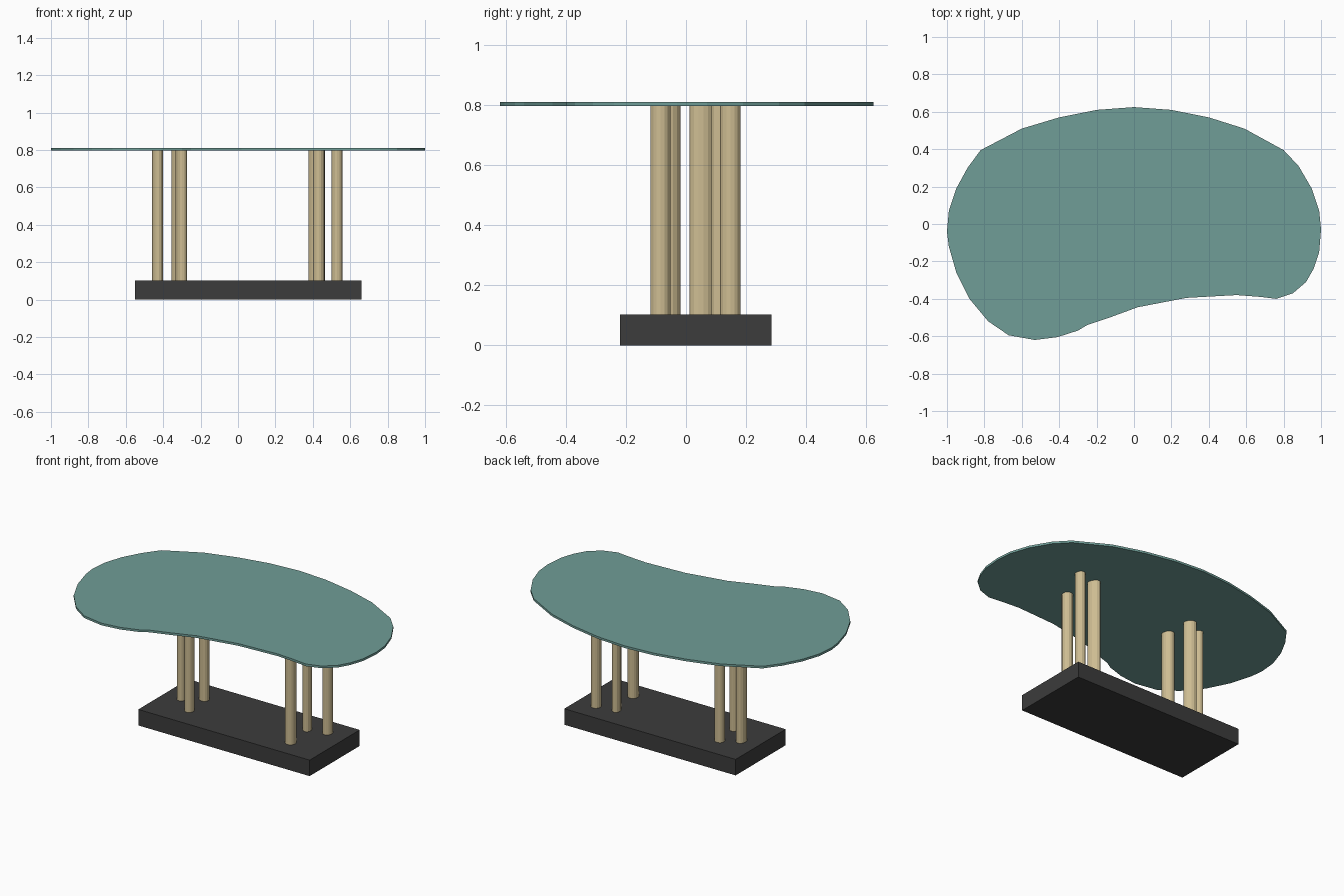
import bpy, bmesh
from math import cos, sin, pi, radians

if "Cube" in bpy.data.objects:
    bpy.data.objects.remove(bpy.data.objects["Cube"])


def material(name, rgb):
    m = bpy.data.materials.new(name)
    m.diffuse_color = (*rgb, 1)
    m.use_nodes = True
    m.node_tree.nodes["Principled BSDF"].inputs["Base Color"].default_value = m.diffuse_color
    return m


def prism(name, outline, z0, z1, mat):
    """Extrude a closed xy outline from z0 to z1."""
    bm = bmesh.new()
    face = bm.faces.new([bm.verts.new((x, y, z0)) for x, y in outline])
    ext = bmesh.ops.extrude_face_region(bm, geom=[face])
    for v in ext["geom"]:
        if isinstance(v, bmesh.types.BMVert):
            v.co.z = z1
    bmesh.ops.recalc_face_normals(bm, faces=bm.faces[:])
    mesh = bpy.data.meshes.new(name)
    bm.to_mesh(mesh)
    bm.free()
    mesh.materials.append(mat)
    obj = bpy.data.objects.new(name, mesh)
    bpy.context.collection.objects.link(obj)
    return obj


def ellipse(cx, cy, a, b, tilt, n=16):
    c, s = cos(radians(tilt)), sin(radians(tilt))
    pts = [(a * cos(2 * pi * i / n), b * sin(2 * pi * i / n)) for i in range(n)]
    return [(cx + u * c - v * s, cy + u * s + v * c) for u, v in pts]


glass = material("teal_glass", (0.16, 0.34, 0.31))
wood = material("pale_wood", (0.62, 0.51, 0.29))
dark = material("dark_base", (0.045, 0.045, 0.045))

# Kidney-shaped table top
top = [
    (0, .625), (.2, .61), (.4, .57), (.59, .51), (.8, .395), (.88, .31),
    (.95, .19), (.99, .07), (1, -.03), (.99, -.15), (.96, -.24), (.92, -.31),
    (.85, -.37), (.76, -.4), (.68, -.39), (.55, -.38), (.28, -.395),
    (.02, -.445), (-.13, -.5), (-.25, -.54), (-.3, -.57), (-.41, -.605),
    (-.53, -.62), (-.67, -.595), (-.78, -.52), (-.88, -.4), (-.95, -.26),
    (-.99, -.12), (-1, -.04), (-.99, .07), (-.95, .19), (-.89, .3),
    (-.82, .395), (-.6, .51), (-.4, .57), (-.2, .61),
]
prism("table_top", top, 0.797, 0.811, glass)

# Rectangular plinth
prism("base", [(-.55, -.22), (.66, -.22), (.66, .285), (-.55, .285)], 0, 0.102, dark)

# Two clusters of three oval posts: x, y, radii, tilt
legs = {
    "right_leg": [(.432, -.085, .032, .034, 0), (.53, .148, .03, .034, 0),
                  (.405, .122, .027, .04, 25)],
    "left_leg": [(-.303, -.055, .029, .038, 25), (-.43, .053, .03, .042, 10),
                 (-.322, .12, .031, .039, 40)],
}
for side, group in legs.items():
    for i, (x, y, a, b, tilt) in enumerate(group, 1):
        prism(f"{side}_{i}", ellipse(x, y, a, b, tilt), 0.102, 0.797, wood)
